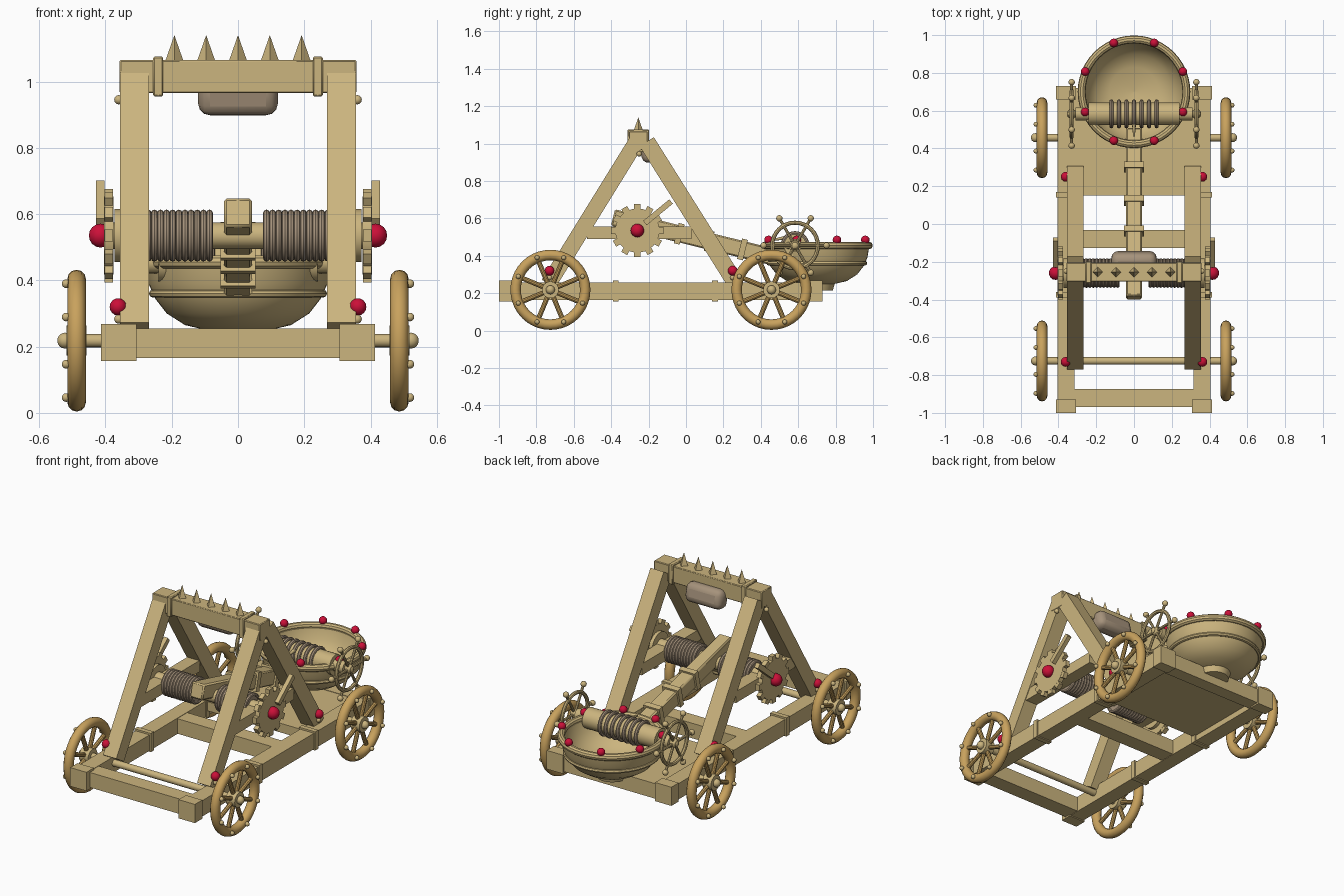
import bpy, bmesh, math
from mathutils import Vector, Matrix

if "Cube" in bpy.data.objects:
    bpy.data.objects.remove(bpy.data.objects["Cube"])


def material(name, rgb):
    m = bpy.data.materials.new(name)
    m.use_nodes = True
    col = (*rgb, 1)
    m.diffuse_color = col
    bsdf = m.node_tree.nodes["Principled BSDF"]
    bsdf.inputs["Base Color"].default_value = col
    bsdf.inputs["Roughness"].default_value = 0.7
    return m


WOOD = material("pale wood", (0.60, 0.46, 0.21))
RIM = material("golden wood", (0.58, 0.36, 0.11))
ROPE = material("grey rope", (0.38, 0.29, 0.20))
RED = material("red", (0.60, 0.005, 0.04))
X = Vector((1, 0, 0))
Z = Vector((0, 0, 1))
SIDES = (-1, 1)


def turn(n):
    return [2 * math.pi * i / n for i in range(n)]


def frame(center, axis):
    return Matrix.Translation(center) @ Vector(axis).to_track_quat('Z', 'Y').to_matrix().to_4x4()


class Part:
    """One named object gathered from simple solids."""
    def __init__(self, name, mat):
        self.name, self.mat, self.bm = name, mat, bmesh.new()

    def box(self, c, size, tilt=0):
        m = Matrix.Translation(c) @ Matrix.Rotation(tilt, 4, 'X') @ Matrix.Diagonal((*size, 1))
        return bmesh.ops.create_cube(self.bm, size=1, matrix=m)

    def beam(self, p, q, wide, deep):
        d = Vector(q) - Vector(p)
        self.box((Vector(p) + Vector(q)) / 2, (wide, deep, d.length), math.atan2(-d.y, d.z))

    def rod(self, p, q, r, r2=None, n=16):
        p, q = Vector(p), Vector(q)
        bmesh.ops.create_cone(self.bm, cap_ends=True, segments=n, radius1=r, radius2=r if r2 is None else r2,
                              depth=(q - p).length, matrix=frame((p + q) / 2, q - p))

    def ball(self, c, r):
        bmesh.ops.create_uvsphere(self.bm, u_segments=14, v_segments=8, radius=r,
                                  matrix=Matrix.Translation(c))

    def lathe(self, profile, c, axis, n=40, closed=False):
        m = frame(c, axis)
        rows = [[self.bm.verts.new(m @ Vector((r * math.cos(a), r * math.sin(a), h))) for a in turn(n)]
                for r, h in profile]
        pairs = list(zip(rows, rows[1:])) + ([(rows[-1], rows[0])] if closed else [])
        for a, b in pairs:
            for i in range(n):
                j = (i + 1) % n
                self.bm.faces.new((a[i], a[j], b[j], b[i]))

    def ring(self, c, axis, r, tube, n=32, k=10):
        self.lathe([(r + tube * math.cos(a), tube * math.sin(a)) for a in turn(k)], c, axis, n, True)

    def done(self, bevel=0, segments=1):
        bmesh.ops.recalc_face_normals(self.bm, faces=self.bm.faces[:])
        me = bpy.data.meshes.new(self.name)
        self.bm.to_mesh(me)
        self.bm.free()
        me.materials.append(self.mat)
        ob = bpy.data.objects.new(self.name, me)
        bpy.context.collection.objects.link(ob)
        if bevel:
            mod = ob.modifiers.new("rounded edges", 'BEVEL')
            mod.width, mod.segments = bevel, segments
        bpy.ops.object.select_all(action='DESELECT')
        ob.select_set(True)
        bpy.context.view_layer.objects.active = ob
        bpy.ops.object.shade_smooth_by_angle(angle=math.radians(35))


# Chassis: side rails, cross beams and rear deck
p = Part("chassis", WOOD)
for s in SIDES:
    p.box((s * 0.36, -0.13, 0.21), (0.092, 1.72, 0.095))
p.box((0, -0.92, 0.21), (0.66, 0.095, 0.09))
p.box((0, -0.08, 0.21), (0.66, 0.095, 0.09))
p.box((0, 0.435, 0.225), (0.66, 0.57, 0.055))
p.box((0, 0.68, 0.21), (0.66, 0.08, 0.09))
p.done()

p = Part("rail_bands", WOOD)
for s in SIDES:
    for y, length in ((-0.965, 0.07), (-0.375, 0.03), (0.155, 0.03), (0.695, 0.07)):
        p.box((s * 0.36, y, 0.212), (0.108, length, 0.112))
p.done()

# Triangular side frames
p = Part("frame_legs", WOOD)
for s in SIDES:
    p.beam((s * 0.312, -0.735, 0.25), (s * 0.312, -0.265, 1.01), 0.088, 0.085)
    p.beam((s * 0.312, 0.268, 0.25), (s * 0.312, -0.21, 1.01), 0.088, 0.09)
    p.box((s * 0.312, -0.25, 0.523), (0.08, 0.56, 0.068))
p.done()

# Top beam with bands and spikes
p = Part("top_beam", WOOD)
p.box((0, -0.255, 1.015), (0.715, 0.1, 0.1))
for s in SIDES:
    p.box((s * 0.241, -0.255, 1.015), (0.03, 0.115, 0.12))
p.done(0.004)

p = Part("top_spikes", WOOD)
for i in range(-2, 3):
    p.rod((i * 0.096, -0.255, 1.063), (i * 0.096, -0.255, 1.14), 0.027, 0, 4)
p.done()

p = Part("arm_stop_pad", ROPE)
p.box((0, -0.195, 0.957), (0.24, 0.095, 0.115), math.radians(12))
p.done(0.035, 3)

# Road wheels
rims = Part("wheel_rims", RIM)
hubs = Part("wheel_hubs_and_studs", WOOD)
axles = Part("axles", WOOD)
for y in (-0.725, 0.457):
    axles.rod((-0.53, y, 0.218), (0.53, y, 0.218), 0.02)
    for s in SIDES:
        c = Vector((s * 0.487, y, 0.218))
        rims.ring(c, X, 0.186, 0.028, 40, 12)
        hubs.rod(c - X * 0.03, c + X * 0.03, 0.045)
        hubs.ball(c + X * s * 0.035, 0.024)
        for a in turn(8):
            a += math.pi / 8
            d = Vector((0, math.cos(a), math.sin(a)))
            rims.rod(c, c + d * 0.18, 0.013, n=10)
            hubs.ball(c + d * 0.186 + X * s * 0.032, 0.013)
for part in (rims, hubs, axles):
    part.done()

# Torsion shaft, rope bundles and ratchet gears
HUB = Vector((0, -0.26, 0.535))
p = Part("torsion_shaft", WOOD)
p.rod(HUB - X * 0.4, HUB + X * 0.4, 0.04)
for s in SIDES:
    p.rod(HUB + X * s * 0.352, HUB + X * s * 0.372, 0.08, n=24)
p.done()

p = Part("torsion_ropes", ROPE)
for s in SIDES:
    p.rod(HUB + X * s * 0.08, HUB + X * s * 0.275, 0.068, n=24)
    for i in range(11):
        p.ring(HUB + X * s * (0.086 + i * 0.0185), X, 0.068, 0.0105, 24, 8)
p.done()

p = Part("ratchet_gears", WOOD)
for s in SIDES:
    c = HUB + X * s * 0.39
    p.rod(c - X * 0.014, c + X * 0.014, 0.118, n=32)
    for a in turn(12):
        p.box(c + Vector((0, math.sin(a), math.cos(a))) * 0.123, (0.027, 0.036, 0.036), -a)
    p.beam((s * 0.416, -0.22, 0.575), (s * 0.416, -0.08, 0.69), 0.026, 0.03)
p.done()

# Throwing arm
tip, tail = Vector((0, -0.39, 0.605)), Vector((0, 0.5, 0.385))
p = Part("throwing_arm", WOOD)
p.beam(tip, tail, 0.084, 0.09)
p.done(0.008)
p = Part("arm_bands", WOOD)
run = tail - tip
for t in (0.38, 0.56, 0.76):
    p.beam(tip + run * t, tip + run * (t + 0.035), 0.106, 0.112)
p.done()

# Hollow bowl with ridge, rim and foot
BOWL = Vector((0, 0.7, 0))
p = Part("bowl", WOOD)
p.lathe([(0.001, 0.215), (0.085, 0.215), (0.095, 0.25), (0.16, 0.265), (0.215, 0.3), (0.25, 0.345),
         (0.27, 0.39), (0.28, 0.45), (0.262, 0.45), (0.245, 0.385), (0.2, 0.325), (0.13, 0.288),
         (0.001, 0.278)], BOWL, Z, 48)
p.ring(BOWL + Z * 0.455, Z, 0.277, 0.021, 48)
p.ring(BOWL + Z * 0.36, Z, 0.257, 0.012, 48, 8)
p.done()

# Windlass across the bowl
WIN = Vector((0, 0.583, 0.455))
p = Part("windlass_drum", WOOD)
p.rod(WIN - X * 0.24, WIN + X * 0.24, 0.06, n=24)
p.rod(WIN - X * 0.31, WIN + X * 0.31, 0.035)
p.rod(WIN - X * 0.35, WIN + X * 0.35, 0.018)
p.rod(WIN + Z * 0.05, WIN + Vector((0, -0.12, 0.03)), 0.014, 0.005)
p.done()

p = Part("windlass_rope", ROPE)
for i in range(-3, 4):
    p.ring(WIN + X * i * 0.04, X, 0.066, 0.011, 24, 8)
p.done()

p = Part("hand_wheels", WOOD)
for s in SIDES:
    c = WIN + X * s * 0.33
    p.ring(c, X, 0.122, 0.011, 32, 8)
    p.ball(c, 0.026)
    for a in turn(6):
        d = Vector((0, math.cos(a), math.sin(a)))
        p.rod(c, c + d * 0.165, 0.008, n=8)
        p.ball(c + d * 0.168, 0.017)
p.done()

# Red knobs and small wooden pegs
knobs = Part("red_knobs", RED)
pegs = Part("wooden_pegs", WOOD)
for s in SIDES:
    knobs.ball(HUB + X * s * 0.415, 0.036)
    pegs.ball((s * 0.36, -0.25, 0.945), 0.014)
    for y in (-0.73, 0.25):
        knobs.ball((s * 0.362, y, 0.32), 0.026)
        pegs.ball((s * 0.36, y, 0.283), 0.014)
for a in turn(8):
    a += math.pi / 8
    knobs.ball(BOWL + Vector((0.28 * math.cos(a), 0.28 * math.sin(a), 0.485)), 0.023)
knobs.done()
pegs.done()
